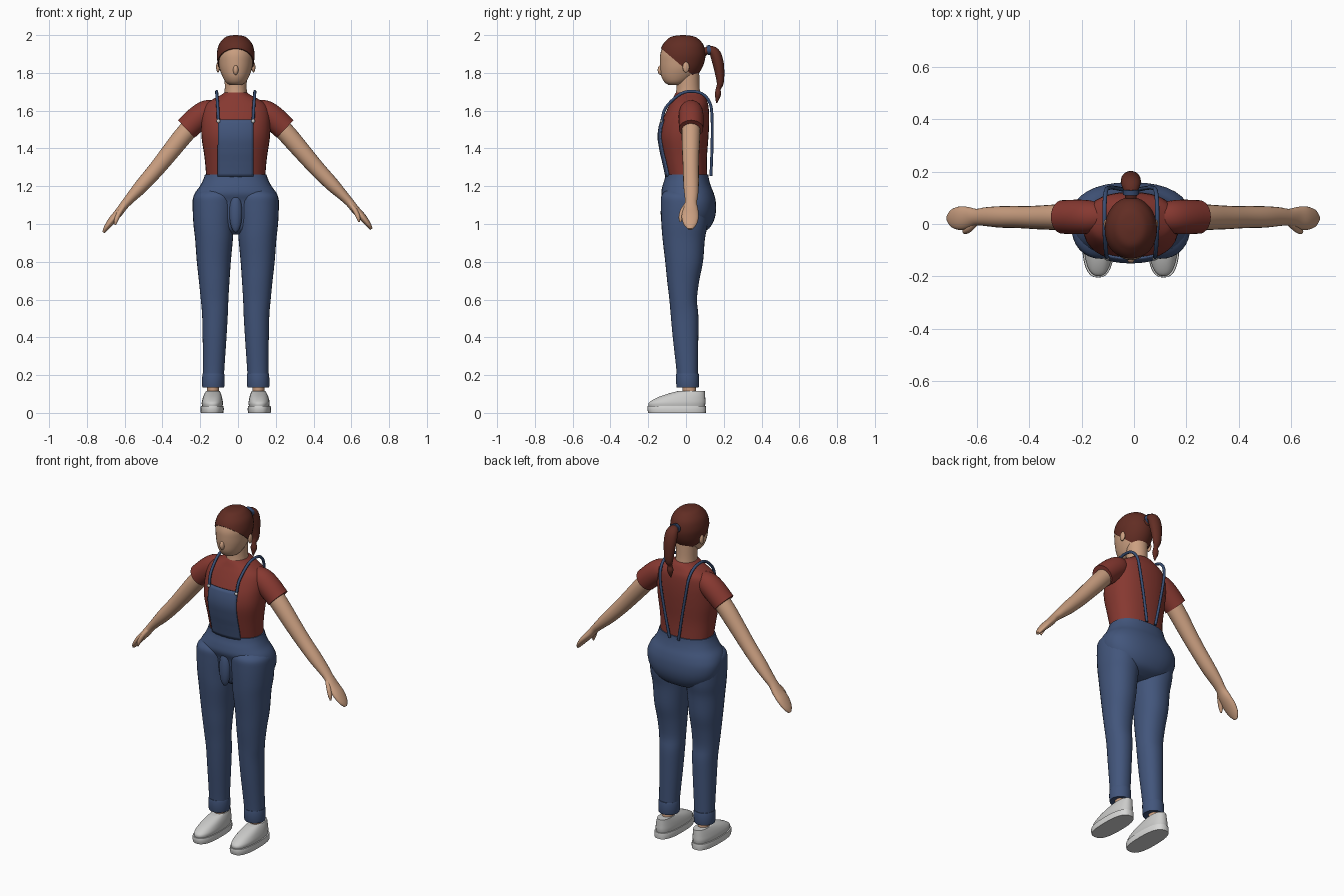
import bpy
import bmesh
import math
from mathutils import Vector

if "Cube" in bpy.data.objects:
    bpy.data.objects.remove(bpy.data.objects["Cube"])

CX = -0.012  # the body's centre line


def material(name, r, g, b):
    m = bpy.data.materials.new(name)
    m.use_nodes = True
    m.diffuse_color = (r, g, b, 1)
    node = m.node_tree.nodes["Principled BSDF"]
    node.inputs["Base Color"].default_value = (r, g, b, 1)
    node.inputs["Roughness"].default_value = 0.8
    return m


SKIN = material("skin", 0.60, 0.35, 0.22)
HAIR = material("auburn hair", 0.12, 0.026, 0.017)
SHIRT = material("red cotton", 0.24, 0.04, 0.03)
DENIM = material("blue denim", 0.055, 0.092, 0.2)
STRAP = material("dark denim", 0.04, 0.075, 0.17)
SHOE = material("light grey canvas", 0.6, 0.6, 0.59)
SOLE = material("pale rubber", 0.68, 0.68, 0.67)


def finish(name, bm, mat, angle=50):
    bmesh.ops.recalc_face_normals(bm, faces=bm.faces)
    me = bpy.data.meshes.new(name)
    bm.to_mesh(me)
    bm.free()
    ob = bpy.data.objects.new(name, me)
    bpy.context.collection.objects.link(ob)
    me.materials.append(mat)
    bpy.ops.object.select_all(action="DESELECT")
    ob.select_set(True)
    bpy.context.view_layer.objects.active = ob
    bpy.ops.object.shade_smooth_by_angle(angle=math.radians(angle))
    return ob


def refine(rows, k=4):
    """Catmull-Rom interpolation between rows of numbers."""
    out = []
    for i in range(len(rows) - 1):
        a, b, c, d = (rows[max(i - 1, 0)], rows[i], rows[i + 1], rows[min(i + 2, len(rows) - 1)])
        for j in range(k):
            t = j / k
            out.append(tuple(q + t * (r - p + t * (2 * p - 5 * q + 4 * r - s + t * (3 * (q - r) + s - p))) / 2
                             for p, q, r, s in zip(a, b, c, d)))
    return out + [tuple(rows[-1])]


def loft(rings, p=2.0, n=32):
    """Skin a list of (centre, u, v) superellipses."""
    bm = bmesh.new()
    loops = []
    for c, u, v in rings:
        loop = []
        for i in range(n):
            a = 2 * math.pi * i / n
            ca, sa = math.cos(a), math.sin(a)
            loop.append(bm.verts.new(c + u * math.copysign(abs(ca) ** (2 / p), ca)
                                     + v * math.copysign(abs(sa) ** (2 / p), sa)))
        loops.append(loop)
    for a, b in zip(loops, loops[1:]):
        for i in range(n):
            bm.faces.new((a[i], a[(i + 1) % n], b[(i + 1) % n], b[i]))
    bm.faces.new(loops[0])
    bm.faces.new(loops[-1])
    return bm


def stack(rows, side=1, p=2.0, k=4):
    """Level rings: z, centre x, half width, front y, back y."""
    return loft([(Vector((CX + side * x, (f + b) / 2, z)), Vector((max(w, 0.001), 0, 0)),
                  Vector((0, (b - f) / 2, 0))) for z, x, w, f, b in refine(rows, k)], p)


def tube(points, side_axis, n=20, k=4):
    """Rings along a path: x, y, z, radius on the side axis, radius across it."""
    pts = refine(points, k)
    rings = []
    for i, q in enumerate(pts):
        t = (Vector(pts[min(i + 1, len(pts) - 1)][:3]) - Vector(pts[max(i - 1, 0)][:3])).normalized()
        u = (side_axis - t * side_axis.dot(t)).normalized()
        rings.append((Vector(q[:3]), u * q[3], t.cross(u) * q[4]))
    return loft(rings, 2.0, n)


def ball(name, loc, scale, mat):
    bm = bmesh.new()
    bmesh.ops.create_uvsphere(bm, u_segments=20, v_segments=12, radius=1)
    bmesh.ops.scale(bm, vec=scale, verts=bm.verts)
    bmesh.ops.translate(bm, vec=loc, verts=bm.verts)
    return finish(name, bm, mat)


X, Y = Vector((1, 0, 0)), Vector((0, 1, 0))

# Head, nose, neck
head_rows = [(1.735, 0, .03, -.09, -.02), (1.75, 0, .052, -.113, .01), (1.78, 0, .07, -.13, .05),
             (1.82, 0, .085, -.136, .078), (1.86, 0, .092, -.138, .094), (1.9, 0, .095, -.136, .099),
             (1.94, 0, .086, -.122, .09), (1.97, 0, .066, -.097, .067), (1.988, 0, .042, -.07, .038),
             (1.995, 0, .005, -.022, -.012)]
finish("head", stack(head_rows), SKIN)
ball("nose", (CX, -.134, 1.815), (.014, .016, .026), SKIN)
finish("neck", stack([(1.66, 0, .062, -.06, .08), (1.72, 0, .058, -.05, .072), (1.8, 0, .06, -.05, .07)]), SKIN)

# Hair cap cut along the hairline and the nape
cap = stack([(z + .005 * (z > 1.9), x, w + .005, f - .004, b + .004) for z, x, w, f, b in head_rows])
for co, no in (((0, -.13, 1.928), (0, .85, 1)), ((0, 0, 1.785), (0, 0, 1))):
    bmesh.ops.bisect_plane(cap, geom=cap.verts[:] + cap.edges[:] + cap.faces[:],
                           plane_co=co, plane_no=no, clear_inner=True)
bmesh.ops.holes_fill(cap, edges=[e for e in cap.edges if e.is_boundary], sides=0)
finish("hair_cap", cap, HAIR)

# Ponytail with its tie
finish("ponytail", tube([(CX, .08, 1.895, .02, .02), (CX, .115, 1.92, .024, .02), (CX, .15, 1.908, .036, .028),
                         (CX, .168, 1.86, .038, .03), (CX, .178, 1.8, .032, .025), (CX, .181, 1.745, .024, .018),
                         (CX, .171, 1.715, .013, .013), (CX, .169, 1.685, .019, .016),
                         (CX, .162, 1.64, .003, .003)], X), HAIR)
finish("hair_tie", tube([(CX, .112, 1.919, .03, .026), (CX, .132, 1.922, .031, .027)], X), STRAP)

# Shirt body
P = 2.3
torso_rows = [(1.25, 0, .156, -.1, .112), (1.35, 0, .165, -.122, .111), (1.45, 0, .18, -.14, .118),
              (1.52, 0, .183, -.134, .122), (1.58, 0, .18, -.112, .122), (1.63, 0, .163, -.088, .118),
              (1.66, 0, .122, -.072, .108), (1.685, 0, .075, -.06, .096), (1.697, 0, .06, -.052, .084)]
finish("shirt_body", stack(torso_rows, p=P), SHIRT)
dense_torso = refine(torso_rows, 12)


def torso_front(x, z):
    _, _, w, f, b = min(dense_torso, key=lambda r: abs(r[0] - z))
    return (f + b) / 2 - (b - f) / 2 * (1 - min(abs(x) / w, 1) ** P) ** (1 / P)


# Bib wrapped over the chest
bm = bmesh.new()
cols, levels = 12, 16
grid = [[bm.verts.new((CX + x, torso_front(x, z) - .006, z))
         for x in [-.094 + .188 * i / cols for i in range(cols + 1)]]
        for z in [1.25 + .303 * j / levels for j in range(levels + 1)]]
for lo, hi in zip(grid, grid[1:]):
    for i in range(cols):
        bm.faces.new((lo[i], lo[i + 1], hi[i + 1], hi[i]))
bib = finish("bib", bm, DENIM)
solid = bib.modifiers.new("thickness", "SOLIDIFY")
solid.thickness, solid.offset = .008, 0

# Hips: full at the back, tucked behind the legs at the front
finish("overall_hips", stack([(.945, 0, .08, -.05, .06), (.97, 0, .15, -.085, .115), (1.01, 0, .195, -.1, .144),
                              (1.06, 0, .221, -.108, .158), (1.115, 0, .229, -.114, .158),
                              (1.16, 0, .218, -.13, .148), (1.2, 0, .19, -.125, .132),
                              (1.235, 0, .172, -.114, .122), (1.262, 0, .163, -.108, .118)], p=2.3), DENIM)
ball("fly_panel", (CX, -.108, 1.06), (.034, .026, .105), DENIM)

for side, label in ((1, "left"), (-1, "right")):
    # Trouser leg and rolled cuff
    finish(label + "_leg", stack([(.14, .119, .054, -.046, .062), (.22, .117, .056, -.05, .063),
                                  (.4, .112, .063, -.07, .065), (.52, .11, .068, -.081, .065),
                                  (.6, .112, .073, -.088, .058), (.7, .114, .081, -.1, .07),
                                  (.8, .116, .09, -.11, .09), (.92, .115, .1, -.124, .1),
                                  (1.0, .117, .107, -.13, .115), (1.1, .114, .114, -.133, .12),
                                  (1.15, .11, .11, -.13, .11), (1.18, .1, .085, -.105, .09)],
                                 side, 2.15), DENIM)
    finish(label + "_cuff", stack([(.135, .119, .055, -.047, .065), (.142, .119, .059, -.051, .069),
                                   (.2, .118, .059, -.053, .069), (.208, .118, .055, -.049, .065)],
                                  side, k=2), DENIM)

    # Ankle, shoe and sole
    finish(label + "_ankle", stack([(.06, .12, .03, -.015, .06), (.15, .12, .032, -.02, .05)], side), SKIN)
    finish(label + "_shoe", stack([(.034, .124, .054, -.198, .1), (.055, .124, .056, -.196, .103),
                                   (.08, .123, .051, -.155, .102), (.1, .122, .044, -.1, .101),
                                   (.115, .121, .037, -.045, .1)], side, 2.4), SHOE)
    finish(label + "_sole", stack([(0, .125, .06, -.2, .105), (.02, .125, .062, -.205, .106),
                                   (.036, .125, .06, -.204, .105)], side, 2.6, 2), SOLE, 35)

    # Ear
    ball(label + "_ear", (CX + side * .094, 0, 1.83), (.01, .018, .028), SKIN)

    # Sleeve
    finish(label + "_sleeve", tube([(CX + side * x, .027, z, r, r) for x, z, r in
                                    ((.1, 1.61, .045), (.15, 1.595, .062), (.2, 1.56, .066),
                                     (.262, 1.503, .064))], Y, 28), SHIRT)

    # Arm and hand; the left one reaches slightly further and higher
    reach = .018 if side > 0 else 0

    def limb(points):
        out = []
        for x, y, z, wide, thick in points:
            t = max(0, (x - .26) / .44) * reach
            out.append((CX + side * (x + t), y, z + t, wide, thick))
        return tube(out, Y)

    finish(label + "_arm", limb([(.2, .027, 1.555, .05, .05), (.28, .026, 1.465, .049, .05),
                                 (.36, .025, 1.365, .045, .046), (.425, .026, 1.285, .042, .042),
                                 (.5, .027, 1.2, .041, .037), (.555, .028, 1.14, .036, .028),
                                 (.59, .026, 1.1, .032, .023), (.62, .024, 1.06, .041, .022),
                                 (.655, .022, 1.02, .045, .02), (.685, .022, .98, .034, .014),
                                 (.7, .022, .955, .012, .007)]), SKIN)
    finish(label + "_thumb", limb([(.595, .005, 1.09, .014, .012), (.618, -.015, 1.055, .016, .013),
                                   (.633, -.027, 1.02, .012, .011), (.638, -.03, .995, .004, .004)]), SKIN)

    # Strap over the shoulder, closing in at the back, with its button
    path = [(.092, -.128, 1.545), (.095, -.108, 1.615), (.1, -.04, 1.682), (.101, .02, 1.702),
            (.1, .085, 1.69), (.095, .127, 1.64), (.085, .138, 1.56), (.06, .138, 1.42), (.03, .132, 1.255)]
    finish(label + "_strap", tube([(CX + side * x, y, z, .008, .008) for x, y, z in path], X, 10), STRAP)
    ball(label + "_button", (CX + side * .092, -.132, 1.545), (.01, .007, .01), SHOE)
